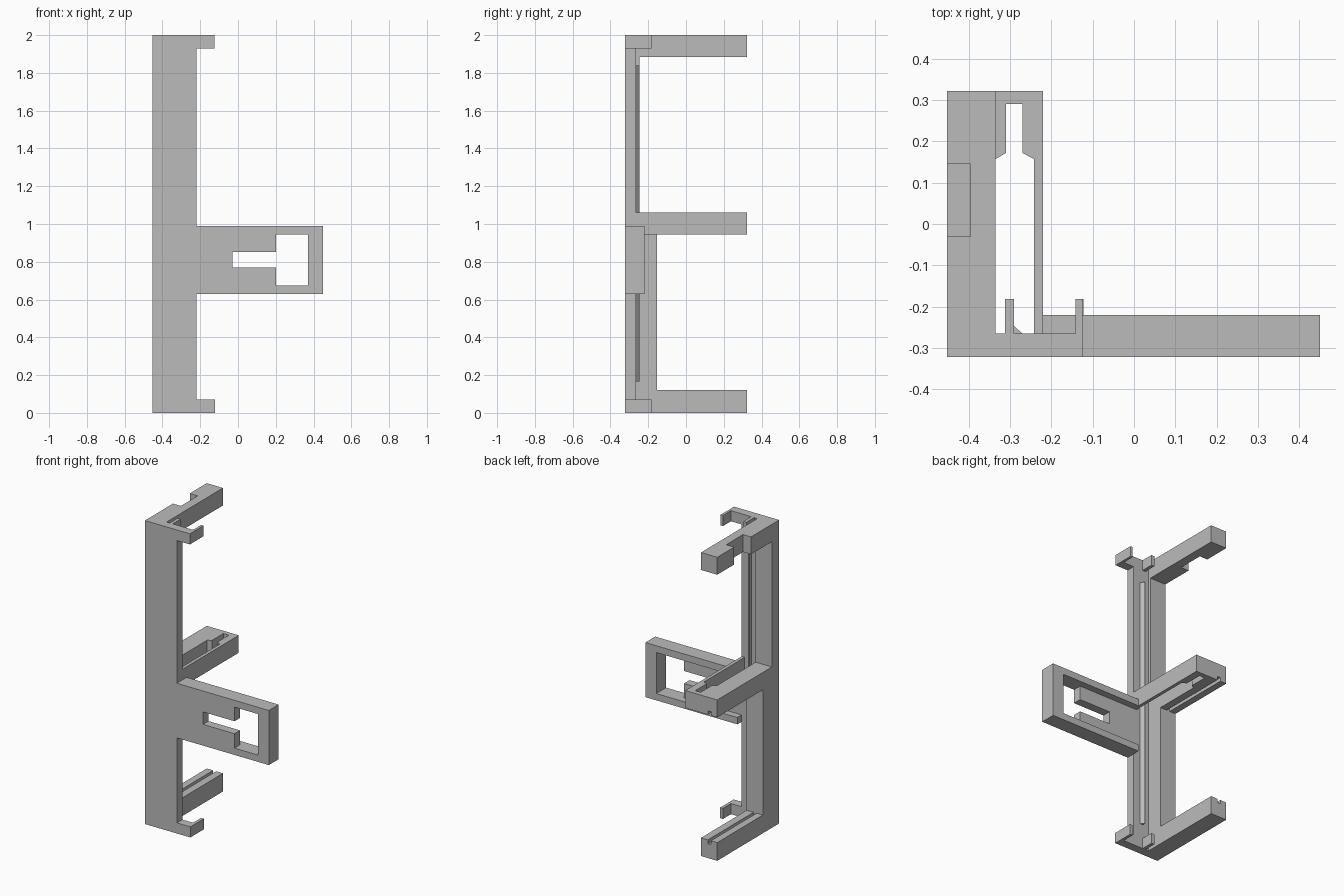
import bpy, bmesh
from mathutils import Vector

if "Cube" in bpy.data.objects:
    bpy.data.objects.remove(bpy.data.objects["Cube"], do_unlink=True)

grey = bpy.data.materials.new("plain_grey")
grey.use_nodes = True
COLOUR = (0.5, 0.5, 0.5, 1)
grey.diffuse_color = COLOUR
grey.node_tree.nodes["Principled BSDF"].inputs["Base Color"].default_value = COLOUR

# Index of the axes used by the outline (first two) and by the extrusion (last)
PLANES = {"xy": (0, 1, 2), "xz": (0, 2, 1), "yz": (1, 2, 0)}


def extrude(name, plane, outline, start, end):
    """Solid made by extruding a flat outline along the remaining axis."""
    a, b, c = PLANES[plane]
    bm = bmesh.new()
    verts = []
    for p, q in outline:
        co = Vector()
        co[a], co[b], co[c] = p, q, start
        verts.append(bm.verts.new(co))
    face = bm.faces.new(verts)
    out = bmesh.ops.extrude_face_region(bm, geom=[face])
    shift = Vector()
    shift[c] = end - start
    moved = [g for g in out["geom"] if isinstance(g, bmesh.types.BMVert)]
    bmesh.ops.translate(bm, vec=shift, verts=moved)
    bmesh.ops.recalc_face_normals(bm, faces=bm.faces)
    mesh = bpy.data.meshes.new(name)
    bm.to_mesh(mesh)
    bm.free()
    mesh.materials.append(grey)
    obj = bpy.data.objects.new(name, mesh)
    bpy.context.collection.objects.link(obj)
    return obj


def rect(p0, q0, p1, q1):
    return [(p0, q0), (p1, q0), (p1, q1), (p0, q1)]


def grooved(z_plain, z_groove):
    """Arm cross-section with a narrow groove in the z_groove side."""
    depth = z_groove + (0.025 if z_groove > z_plain else -0.025) * -1
    return [(OUTER, z_plain), (INNER, z_plain), (INNER, z_groove),
            (-0.385, z_groove), (-0.385, depth), (-0.407, depth),
            (-0.407, z_groove), (OUTER, z_groove)]


OUTER, INNER, EDGE = -0.453, -0.335, -0.22
FRONT, BACK, TIP = -0.322, -0.265, 0.322

# Front plate with a short lip at each end
extrude("front_plate", "xz",
        [(OUTER, 0), (-0.122, 0), (-0.122, 0.07), (EDGE, 0.07),
         (EDGE, 1.93), (-0.125, 1.93), (-0.125, 2), (OUTER, 2)], FRONT, BACK)

# Spine behind the plate, deeper in its lower half
extrude("spine", "yz",
        [(BACK, 0), (-0.153, 0), (-0.153, 1.0), (-0.247, 1.0),
         (-0.247, 2), (BACK, 2)], OUTER, INNER)

# Retaining prongs behind both lips
for end, z in (("lower", 0), ("upper", 1.93)):
    for side, x, right in (("inner", -0.312, -0.29),
                           ("outer", -0.142, -0.122 if z == 0 else -0.125)):
        extrude(f"{end}_{side}_prong", "xy", rect(x, BACK, right, -0.182), z, z + 0.07)

# Wedge shaped rib running up the plate
extrude("wedge_rib", "xy", [(-0.292, BACK), (-0.27, BACK), (-0.292, -0.245)], 0.165, 1.84)

# Top arm with a side notch
extrude("top_arm", "xy",
        [(OUTER, -0.25), (INNER, -0.25), (INNER, TIP), (OUTER, TIP),
         (OUTER, 0.145), (-0.395, 0.145), (-0.395, -0.03), (OUTER, -0.03)], 1.885, 2)

# Bottom and middle arms with facing grooves
extrude("bottom_arm", "xz", grooved(0, 0.12), -0.153, TIP)
extrude("middle_arm", "xz", grooved(1.06, 0.945), -0.153, TIP)
extrude("middle_arm_root", "xy", rect(OUTER, BACK, INNER, -0.153), 0.945, 1.06)

# Outer wall of the middle arm, closing a tapered slot
extrude("middle_arm_slot_wall", "xy",
        [(EDGE, BACK), (EDGE, TIP), (INNER, TIP), (INNER, 0.157),
         (-0.31, 0.172), (-0.31, 0.29), (-0.27, 0.29), (-0.27, 0.172),
         (-0.242, 0.157), (-0.242, BACK)], 0.945, 1.06)

# Side bracket: deep rim and thin slotted panel
extrude("bracket_rim", "xz",
        [(EDGE, 0.63), (0.45, 0.63), (0.45, 0.99), (EDGE, 0.99),
         (EDGE, 0.945), (0.37, 0.945), (0.37, 0.675), (EDGE, 0.675)], FRONT, -0.22)
extrude("bracket_panel", "xz",
        [(EDGE, 0.675), (0.2, 0.675), (0.2, 0.77), (-0.03, 0.77),
         (-0.03, 0.852), (0.2, 0.852), (0.2, 0.945), (EDGE, 0.945)], FRONT, BACK)
